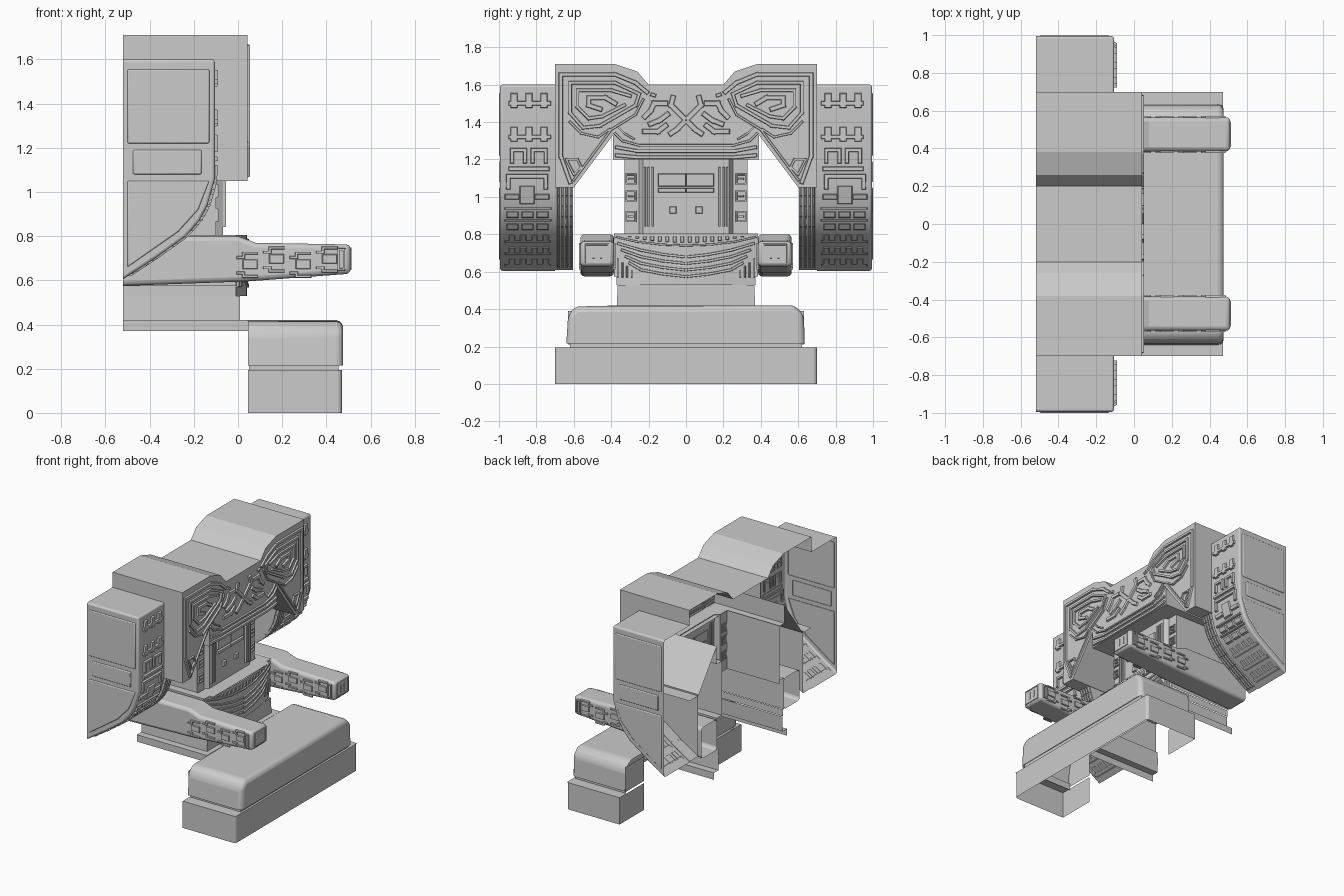
import bpy, bmesh, math
from mathutils import Vector

if "Cube" in bpy.data.objects:
    bpy.data.objects.remove(bpy.data.objects["Cube"])

DIRS = {'+x': (1, 0, 0), '-x': (-1, 0, 0), '+z': (0, 0, 1), '-z': (0, 0, -1)}


def finish(name, bm, bevel=0, seg=3):
    me = bpy.data.meshes.new(name)
    bm.to_mesh(me)
    bm.free()
    ob = bpy.data.objects.new(name, me)
    bpy.context.collection.objects.link(ob)
    if bevel:
        m = ob.modifiers.new("soft_edges", 'BEVEL')
        m.width, m.segments, m.limit_method = bevel, seg, 'ANGLE'
        m.angle_limit = math.radians(28)
    return ob


def prism(name, poly, axis, a, b, mirror=False, drop=('-x',), drop_y=None, bevel=0, seg=3):
    """Extrude a 2D outline along an axis; drop the faces that are open in the shell."""
    def pt(u, v, t, s):
        x, y, z = {'x': (t, u, v), 'y': (u, t, v), 'z': (u, v, t)}[axis]
        return (x, s * y, z)
    bm = bmesh.new()
    for s in ((1, -1) if mirror else (1,)):
        lo, hi = [[bm.verts.new(pt(u, v, t, s)) for u, v in poly] for t in (a, b)]
        bm.faces.new(lo)
        bm.faces.new(hi)
        for i in range(len(poly)):
            j = (i + 1) % len(poly)
            bm.faces.new((lo[i], lo[j], hi[j], hi[i]))
    bmesh.ops.recalc_face_normals(bm, faces=bm.faces)
    bm.normal_update()
    dead = [f for f in bm.faces if any(f.normal.dot(Vector(DIRS[d])) > 0.99 for d in drop)
            or (drop_y is not None and all(abs(abs(v.co.y) - drop_y) < 1e-4 for v in f.verts))]
    bmesh.ops.delete(bm, geom=dead, context='FACES')
    return finish(name, bm, bevel, seg)


def sheets(name, boxes):
    """Single flat faces, mirrored in y; each box is flat along one axis."""
    bm = bmesh.new()
    for x0, x1, y0, y1, z0, z1 in boxes:
        for s in (1, -1):
            if x0 == x1:
                c = [(x0, y0, z0), (x0, y1, z0), (x0, y1, z1), (x0, y0, z1)]
            elif y0 == y1:
                c = [(x0, y0, z0), (x1, y0, z0), (x1, y0, z1), (x0, y0, z1)]
            else:
                c = [(x0, y0, z0), (x1, y0, z0), (x1, y1, z0), (x0, y1, z0)]
            bm.faces.new([bm.verts.new((x, s * y, z)) for x, y, z in c])
    return finish(name, bm)


def relief(name, lines, place, h=0.012):
    """Raised carved strips: lines = [(width, points)], place(u, v, height, side) -> xyz."""
    bm = bmesh.new()
    for s in (1, -1):
        for w, pts in lines:
            for p, q in zip(pts, pts[1:]):
                p, q = Vector(p), Vector(q)
                d = (q - p).normalized()
                n = Vector((-d.y, d.x))
                ext = d * (w / 2 if len(pts) > 2 else 0)
                loops = []
                for k, hh in ((0, -0.004), (min(w * 0.15, 0.004), h)):
                    m, e, f = n * (w / 2 - k), p - ext + d * k, q + ext - d * k
                    loops.append([bm.verts.new(place(c.x, c.y, hh, s)) for c in (e - m, f - m, f + m, e + m)])
                lo, hi = loops
                bm.faces.new(hi)
                for i in range(4):
                    j = (i + 1) % 4
                    bm.faces.new((lo[i], lo[j], hi[j], hi[i]))
    bmesh.ops.recalc_face_normals(bm, faces=bm.faces)
    return finish(name, bm)


def rect(u0, u1, v0, v1):
    return [(u0, v0), (u1, v0), (u1, v1), (u0, v1), (u0, v0)]


def flat(x):
    return lambda u, v, h, s: (x + h, s * u, v)


# stone base: two hollow slabs, open below and in the middle of the back
prism("base_lower_slab", [(-.7, 0), (-.7, .195), (.7, .195), (.7, 0)], 'x', .045, .47,
      drop=('-x', '-z', '+z'), bevel=.018)
prism("base_groove", [(-.62, .18), (-.62, .23), (.62, .23), (.62, .18)], 'x', .05, .455, drop=('-x', '-z', '+z'))
prism("base_upper_slab", [(-.64, .215), (-.63, .37), (-.59, .415), (.58, .42), (.63, .37), (.635, .215)],
      'x', .045, .475, drop=('-x', '-z'), bevel=.03)
sheets("base_rims_and_back", [(.045, .47, .62, .7, .195, .195), (.455, .47, 0, .62, .195, .195),
                              (.045, .045, .42, .7, 0, .195), (.045, .045, .42, .632, .21, .39)])

# pedestal under the body with a narrow flange around its foot
prism("pedestal_flange", [(-.42, .37), (-.42, .42), (.42, .42), (.42, .37)], 'x', -.52, .045, drop=('-x', '-z', '+z'))
sheets("pedestal_flange_top", [(-.52, .045, .37, .42, .42, .42), (.01, .045, 0, .37, .42, .42)])
prism("pedestal", [(-.37, .42), (-.365, .53), (.365, .53), (.37, .42)], 'x', -.52, .01, drop=('-x', '-z', '+z'))

# belt with a bowed front
belt_x = lambda y: .04 - .05 * (y / .385) ** 2
ys = [-.385 + .77 * i / 12 for i in range(13)]
belt_poly = [(-.52, -.385)] + [(belt_x(y), y) for y in ys] + [(-.52, .385)]
prism("belt", belt_poly, 'z', .575, .805, drop=('-x', '+z', '-z'))
prism("belt_lip", [(x, y * .965) for x, y in belt_poly], 'z', .53, .58, drop=('-x', '+z', '-z'))
sheets("belt_top", [(-.52, 0, .33, .385, .805, .805), (-.09, .03, 0, .33, .805, .805)])
on_belt = lambda u, v, h, s: (belt_x(u) + h, s * u, v)
lines = []
for k in range(4):
    z = .575 + k * .035
    lines.append((.016, [(.012, z), (.12, z + .012), (.24, z + .035), (.36 - .02 * (3 - k), z + .07)]))
lines.append((.012, [(0, .74), (.13, .745), (.26, .76), (.37, .785)]))
lines += [(.02, [(.02 + .04 * i, .755 + .0006 * i * i), (.02 + .04 * i, .79)]) for i in range(8)]
lines += [(.01, [(.29 + .025 * i, .57), (.29 + .025 * i, .61 + .02 * i)]) for i in range(4)]
relief("belt_carving", lines, on_belt, .01)

# torso with face panel
prism("torso", [(-.52, -.33), (-.1, -.33), (-.1, -.25), (-.068, -.23), (-.068, .23), (-.1, .25), (-.1, .33), (-.52, .33)],
      'z', .78, 1.205, drop=('-x', '+z', '-z'))
lines = [(.025, [(0, 1.035), (.15, 1.035)]), (.07, [(0, 1.09), (.15, 1.09)]), (.04, [(.05, .93), (.09, .93)])]
lines += [(.012, [(y, .84), (y, 1.16)]) for y in (.18, .2, .22)]
relief("face_carving", lines, flat(-.068), .014)
lines = []
for z in (.87, .98, 1.07):
    lines += [(.01, rect(.27, .32, z, z + .05)), (.012, [(.28, z + .025), (.31, z + .025)])]
relief("torso_side_carving", lines, flat(-.1), .012)

# shoulders and headdress as one stepped shell, hollow above the torso
half = [(.2, 1.6), (.26, 1.67), (.38, 1.71), (.7, 1.71), (.7, 1.05), (.6, 1.05), (.39, 1.33), (.39, 1.2)]
ob = prism("shoulders_and_headdress", half + [(-y, z) for y, z in reversed(half)], 'x', -.52, .042, drop_y=.7)
bm = bmesh.new()
bm.from_mesh(ob.data)
bmesh.ops.delete(bm, geom=[f for f in bm.faces if all(abs(v.co.z - 1.2) < 1e-4 for v in f.verts)], context='FACES')
bm.to_mesh(ob.data)
bm.free()
sheets("headdress_underside", [(-.52, .042, .33, .39, 1.2, 1.2), (-.1, .042, 0, .33, 1.2, 1.2)])
sheets("shoulder_sides", [(-.11, .042, .7, .7, 1.05, 1.71), (-.52, -.11, .7, .7, 1.6, 1.71)])
lines = [(.024, [(.21, 1.56), (.27, 1.61), (.38, 1.655), (.67, 1.655), (.67, 1.22), (.62, 1.08)]),
         (.014, [(.23, 1.52), (.27, 1.44), (.4, 1.36), (.6, 1.09)]),
         (.02, [(.25, 1.55), (.38, 1.61), (.62, 1.61), (.62, 1.45), (.55, 1.37), (.46, 1.38), (.27, 1.49), (.25, 1.55)]),
         (.02, [(.3, 1.54), (.4, 1.57), (.58, 1.57), (.58, 1.48), (.52, 1.42), (.45, 1.43), (.33, 1.49)]),
         (.028, [(.38, 1.5), (.43, 1.53), (.52, 1.53), (.52, 1.49), (.46, 1.47)]),
         (.014, [(.41, 1.36), (.47, 1.32), (.56, 1.34), (.62, 1.4)]),
         (.014, [(.6, 1.12), (.64, 1.2), (.58, 1.2), (.56, 1.16), (.6, 1.12)])]
relief("shoulder_carving", lines, flat(.042), .012)
lines = [(.03, [(.01, 1.4), (.05, 1.36), (.08, 1.34)]), (.03, [(.01, 1.42), (.05, 1.46), (.08, 1.49), (.07, 1.53)]),
         (.03, [(.11, 1.5), (.17, 1.5), (.19, 1.46), (.22, 1.43)]), (.03, [(.11, 1.38), (.15, 1.35), (.22, 1.35)]),
         (.03, [(.1, 1.44), (.14, 1.41), (.19, 1.39)]), (.02, [(.16, 1.54), (.19, 1.55)]),
         (.014, [(0, 1.275), (.25, 1.275), (.34, 1.3), (.38, 1.34)]), (.02, [(0, 1.245), (.26, 1.245), (.37, 1.265)]),
         (.022, [(0, 1.212), (.26, 1.212), (.37, 1.222)]), (.012, [(.28, 1.31), (.33, 1.34), (.36, 1.37)])]
relief("headdress_carving", lines, flat(.042), .012)

# wings hanging at each side, front edge sweeping back towards the bottom
edge = [(.605, -.52), (.7, -.375), (.8, -.235), (.87, -.175), (.94, -.138), (1.06, -.105), (1.6, -.105)]


def wing_x(z):
    for (z0, x0), (z1, x1) in zip(edge, edge[1:]):
        if z <= z1:
            return x0 + (x1 - x0) * (z - z0) / (z1 - z0)
    return edge[-1][1]


prism("wings", [(x, z) for z, x in edge] + [(-.52, 1.6)], 'y', .7, .994, mirror=True, drop_y=.7, bevel=.012)
inner = [(x - .005, z) for z, x in edge[1:-1]]
prism("wing_inner_folds", [(-.52, .61)] + inner + [(-.52, 1.06)], 'y', .603, .7, mirror=True,
      drop=('-x', '+z'), drop_y=.7)
on_wing = lambda u, v, h, s: (wing_x(v) + h, s * u, v)
lines = []
zs = [.62 + .44 * i / 8 for i in range(9)]
for y in (.615, .637, .66, .683):
    lines += [(.012, [(y, a), (y, b)]) for a, b in zip(zs, zs[1:])]
for z in (1.33, 1.51):
    lines += [(.04, [(y, z - .035), (y, z + .045)]) for y in (.76, .84, .92)]
    lines.append((.025, [(.72, z - .01), (.95, z - .01)]))
for y in (.75, .86):
    lines.append((.022, [(y, 1.19), (y, 1.25), (y + .07, 1.25), (y + .07, 1.19)]))
lines += [(.025, [(.73, 1.15), (.95, 1.15)]), (.025, [(.75, 1.05), (.75, 1.11), (.95, 1.11), (.95, 1.05)]),
          (.08, [(.85, .96), (.85, 1.06)]), (.03, [(.73, 1.0), (.81, 1.0)]), (.03, [(.89, 1.0), (.97, 1.0)])]
for z in (.84, .905):
    lines += [(.035, [(y, z), (y + .065, z)]) for y in (.735, .815, .895)]
    lines.append((.012, [(.72, z + .033), (.97, z + .033)]))
for z in (.65, .71, .775):
    lines += [(.035, [(y, z - .012), (y, z + .022)]) for y in (.75, .81, .87, .93)]
    lines.append((.016, [(.72, z - .015), (.97, z - .015)]))
relief("wing_carving", lines, on_wing, .014)

# raised panels on the outer side of each wing
panels = {"top": [(-.5, 1.22), (-.13, 1.22), (-.13, 1.555), (-.5, 1.555)],
          "middle": [(-.475, 1.08), (-.165, 1.08), (-.165, 1.19), (-.475, 1.19)],
          "bottom": [(-.5, .66), (-.27, .82), (-.18, .92), (-.13, 1.05), (-.5, 1.05)]}
for key, poly in panels.items():
    prism("wing_panel_" + key, poly, 'y', .99, 1, mirror=True, drop=(), drop_y=.99, bevel=.006, seg=2)

# forearms reaching forward
prism("forearms", [(-.52, .8), (0, .8), (.08, .77), (.51, .762), (.51, .63), (.04, .595), (-.52, .575)], 'y', .385, .565,
      mirror=True, bevel=.022)
for side, y in (("outer", .565), ("inner", .385)):
    d = 1 if y > .5 else -1
    lines = []
    for i in range(4):
        x = .0 + .12 * i
        z = .685 + (.012 if i % 2 else -.012)
        lines += [(.014, [(x, z + .03), (x + .025, z + .03), (x + .025, z + .05), (x + .085, z + .05)]),
                  (.014, [(x, z - .04), (x + .025, z - .04), (x + .025, z - .055), (x + .085, z - .055)]),
                  (.045, [(x + .02, z), (x + .09, z)])]
    lines += [(.012, rect(.455, .48, .65, .74))]
    relief("forearm_carving_" + side, lines, lambda u, v, h, s, y=y, d=d: (u, s * (y + d * h), v), .008)
lines = [(.01, rect(.415, .535, .65, .745)), (.014, [(.455, .67), (.455, .725)]), (.014, [(.495, .67), (.495, .725)])]
relief("hand_carving", lines, flat(.508), .005)

# smooth the rounded parts, keep carved edges sharp
bpy.ops.object.select_all(action='SELECT')
bpy.context.view_layer.objects.active = bpy.context.selected_objects[0]
bpy.ops.object.shade_smooth_by_angle(angle=math.radians(16))
